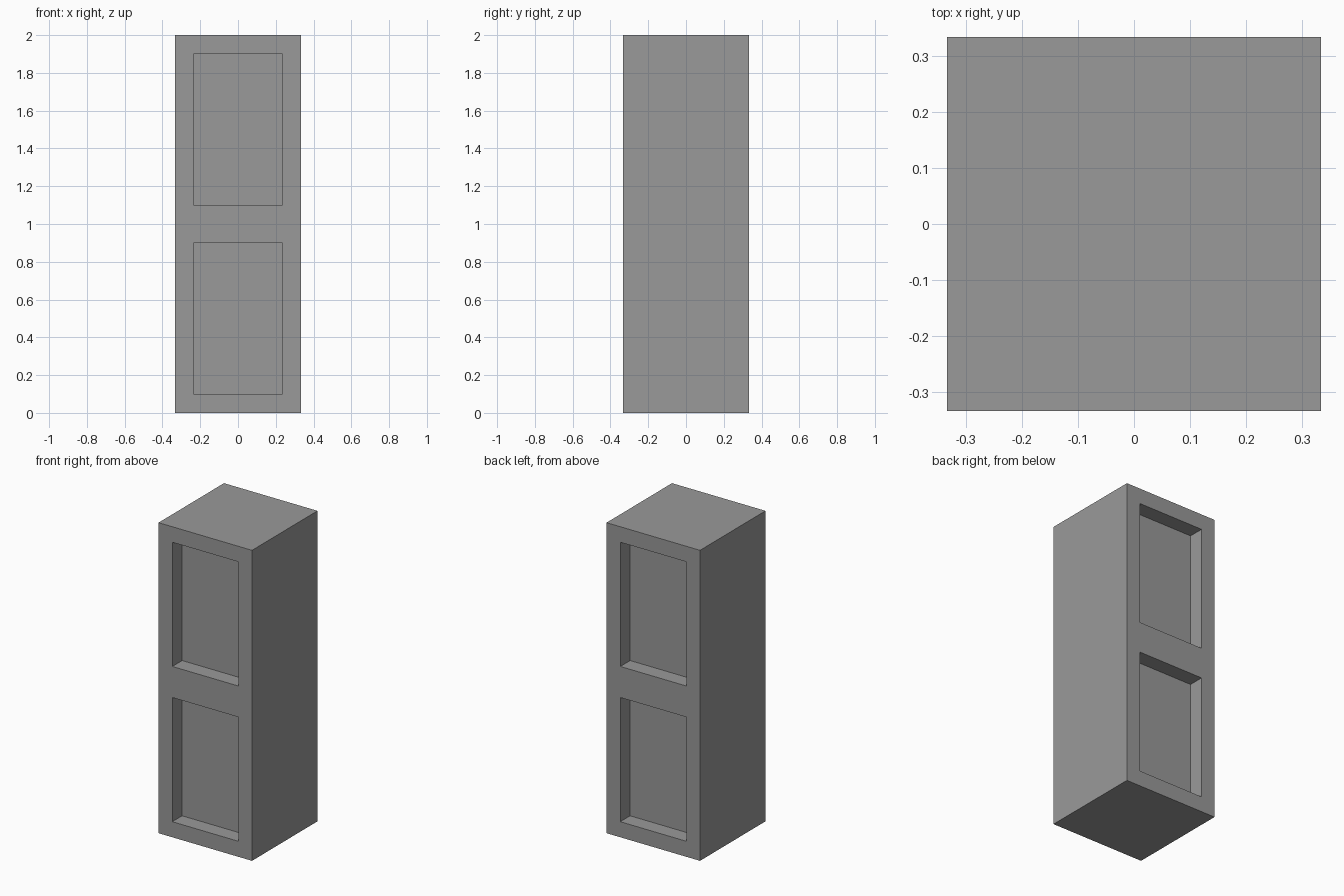
import bpy

WIDTH, HEIGHT = 0.666, 2.0
RECESS_WIDTH, RECESS_HEIGHT, RECESS_DEPTH = 0.47, 0.8, 0.1

if "Cube" in bpy.data.objects:
    bpy.data.objects.remove(bpy.data.objects["Cube"], do_unlink=True)


def flat_material(name, colour):
    mat = bpy.data.materials.new(name)
    mat.use_nodes = True
    mat.diffuse_color = colour
    mat.node_tree.nodes["Principled BSDF"].inputs["Base Color"].default_value = colour
    return mat


def box(name, size, centre):
    bpy.ops.mesh.primitive_cube_add(size=1, location=centre)
    obj = bpy.context.object
    obj.name = obj.data.name = name
    obj.scale = size
    bpy.ops.object.transform_apply(location=True, rotation=False, scale=True)
    return obj


# Solid square pillar
pillar = box("pillar", (WIDTH, WIDTH, HEIGHT), (0, 0, HEIGHT / 2))
pillar.data.materials.append(flat_material("mid grey", (0.32, 0.32, 0.32, 1)))

# Two stacked recessed panels, cut into both the front and the back
for side in (-1, 1):
    for level in (0.5, 1.5):
        cutter = box("panel_cutter", (RECESS_WIDTH, 2 * RECESS_DEPTH, RECESS_HEIGHT),
                     (0, side * WIDTH / 2, level))
        cutter.hide_render = True
        cut = pillar.modifiers.new("panel_recess", 'BOOLEAN')
        cut.operation = 'DIFFERENCE'
        cut.solver = 'EXACT'
        cut.object = cutter
        bpy.context.view_layer.objects.active = pillar
        bpy.ops.object.modifier_apply(modifier=cut.name)
        bpy.data.objects.remove(cutter, do_unlink=True)
